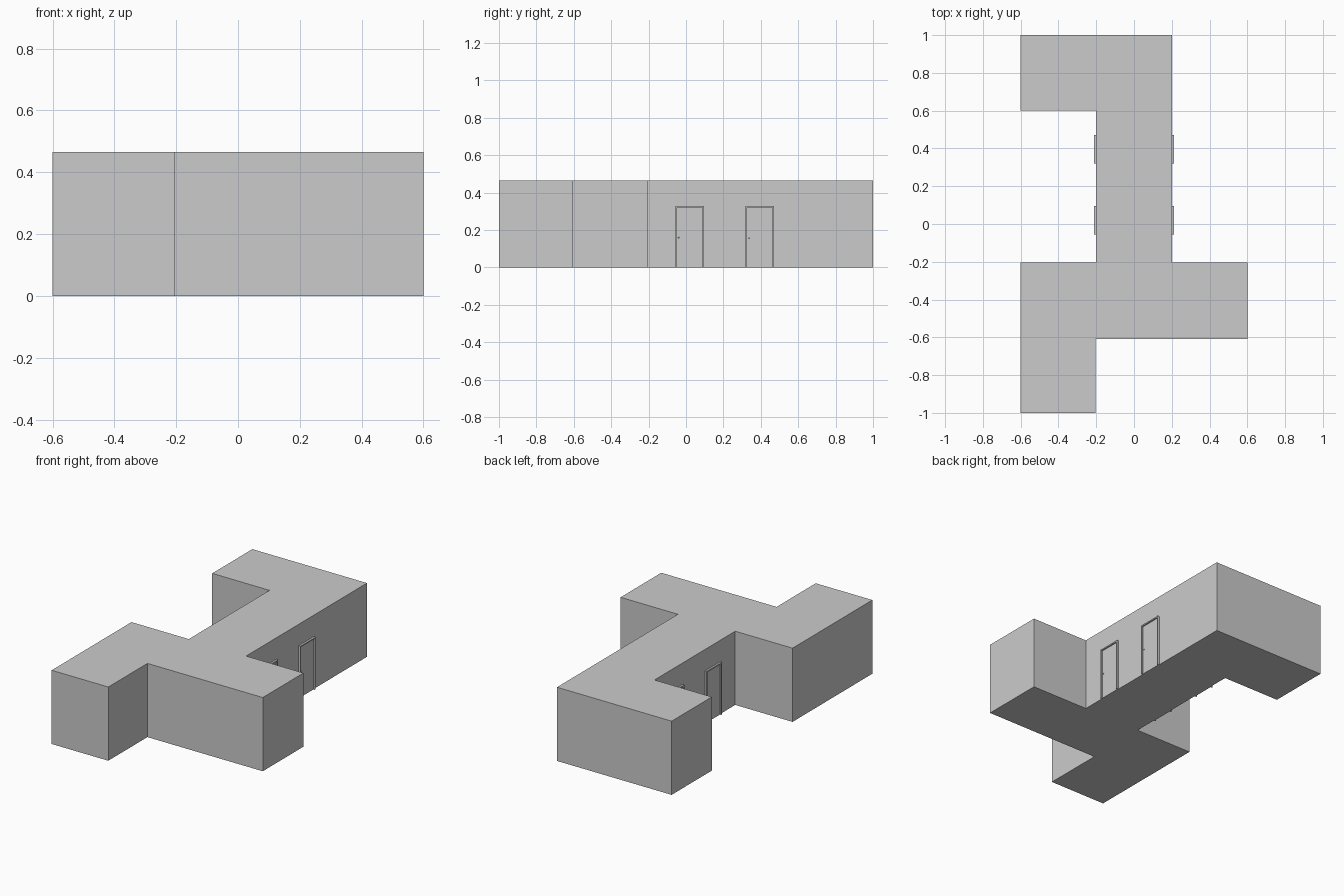
import bpy, bmesh
from mathutils import Matrix, Vector

if "Cube" in bpy.data.objects:
    bpy.data.objects.remove(bpy.data.objects["Cube"])

HEIGHT = 0.465
WALL_X = 0.2


def prism(name, profile, to_world, depth):
    """Extrude a flat outline along a vector and make an object of it."""
    bm = bmesh.new()
    face = bm.faces.new([bm.verts.new(to_world(p)) for p in profile])
    ext = bmesh.ops.extrude_face_region(bm, geom=[face])
    moved = [v for v in ext["geom"] if isinstance(v, bmesh.types.BMVert)]
    bmesh.ops.translate(bm, verts=moved, vec=Vector(depth))
    bmesh.ops.recalc_face_normals(bm, faces=bm.faces)
    mesh = bpy.data.meshes.new(name)
    bm.to_mesh(mesh)
    bm.free()
    obj = bpy.data.objects.new(name, mesh)
    bpy.context.collection.objects.link(obj)
    return obj


# Corridor block: branching floor plan raised to ceiling height
plan = [(-0.6, -1), (-0.205, -1), (-0.205, -0.61), (0.6, -0.61), (0.6, -0.205),
        (0.2, -0.205), (0.2, 1), (-0.6, 1), (-0.6, 0.6), (-0.2, 0.6),
        (-0.2, -0.205), (-0.6, -0.205)]
prism("corridor", plan, lambda p: (p[0], p[1], 0), (0, 0, HEIGHT))


def door(name, side, y):
    """Frame, panel and handle on the outer wall; side is +1 or -1."""
    place = Matrix.Translation((0, y, 0)) @ Matrix.Diagonal((side, side, 1, 1))

    def on_wall(x):
        return lambda p: (x, p[0], p[1])

    # Frame: upside-down U
    w, h, t = 0.076, 0.33, 0.008
    outline = [(-w, 0), (-w, h), (w, h), (w, 0),
               (w - t, 0), (w - t, h - t), (t - w, h - t), (t - w, 0)]
    frame = prism(name + "_frame", outline, on_wall(WALL_X), (0.012, 0, 0))
    # Door leaf
    a, b = w - t, h - t
    leaf = prism(name + "_leaf", [(-a, 0), (-a, b), (a, b), (a, 0)],
                 on_wall(WALL_X), (0.003, 0, 0))
    for obj in (frame, leaf):
        obj.matrix_world = place
    # Handle
    bpy.ops.mesh.primitive_uv_sphere_add(
        segments=12, ring_count=8, radius=0.004,
        location=place @ Vector((WALL_X + 0.006, -0.058, 0.16)))
    bpy.context.object.name = name + "_handle"
    bpy.ops.object.shade_smooth_by_angle()


# Two doors on each long wall
for side, label in ((1, "right"), (-1, "left")):
    for i, y in enumerate((0.02, 0.395)):
        door(f"{label}_door_{i + 1}", side, y)
